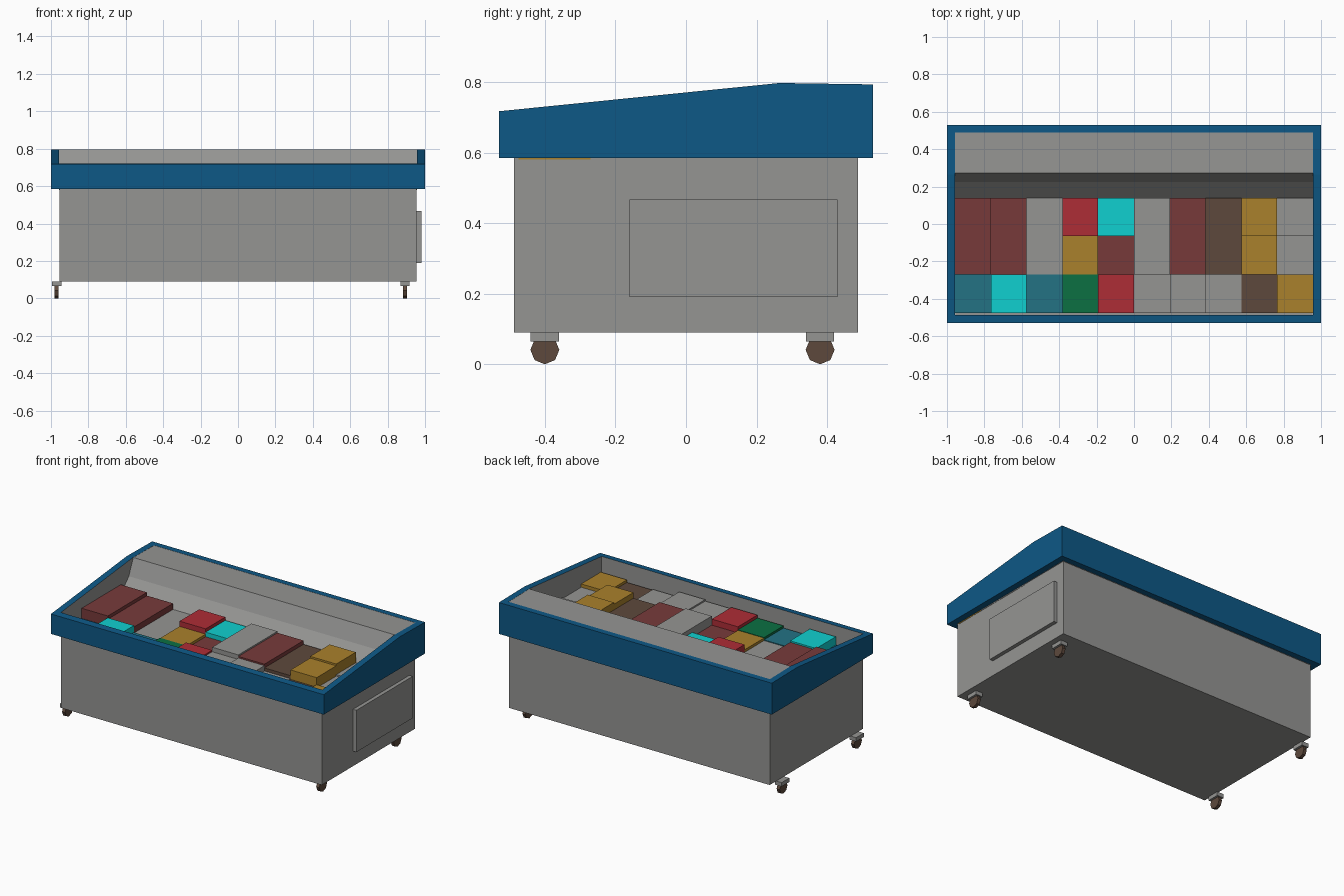
import bpy, bmesh, math

if "Cube" in bpy.data.objects:
    bpy.data.objects.remove(bpy.data.objects["Cube"])

def lin(c):
    return c / 12.92 if c <= 0.04045 else ((c + 0.055) / 1.055) ** 2.4

def material(name, hexcode):
    m = bpy.data.materials.new(name)
    rgb = [min(1, int(hexcode[i:i + 2], 16) / 255 * 1.04) for i in (0, 2, 4)]
    m.diffuse_color = (*[lin(c) for c in rgb], 1)
    m.use_nodes = True
    m.node_tree.nodes["Principled BSDF"].inputs["Base Color"].default_value = m.diffuse_color
    return m

MAT = {k: material(n, h) for k, n, h in [
    ("s", "silver grey", "8f8f8d"), ("b", "rim blue", "0d5581"),
    ("r", "red", "a72b34"), ("c", "cyan", "0fc8c8"), ("t", "teal", "226e7f"),
    ("g", "green", "0b6b40"), ("n", "brown", "5a463a"), ("y", "gold", "a37c2a"),
    ("m", "maroon", "733838")]}

def finish(bm, name, *mats):
    bmesh.ops.recalc_face_normals(bm, faces=bm.faces)
    me = bpy.data.meshes.new(name)
    bm.to_mesh(me)
    bm.free()
    for k in mats:
        me.materials.append(MAT[k])
    ob = bpy.data.objects.new(name, me)
    bpy.context.collection.objects.link(ob)
    return ob

def prism(name, profile, x0, x1, mat):
    """Extrude a (y, z) profile along x."""
    bm = bmesh.new()
    f = bm.faces.new([bm.verts.new((x0, y, z)) for y, z in profile])
    ext = bmesh.ops.extrude_face_region(bm, geom=[f])["geom"]
    bmesh.ops.translate(bm, vec=(x1 - x0, 0, 0),
                        verts=[v for v in ext if isinstance(v, bmesh.types.BMVert)])
    return finish(bm, name, mat)

def box(name, x0, x1, y0, y1, z0, z1, mat):
    return prism(name, [(y0, z0), (y1, z0), (y1, z1), (y0, z1)], x0, x1, mat)

# cabinet body and side service panel
box("cabinet_body", -0.955, 0.955, -0.487, 0.487, 0.09, 0.586, "s")
box("service_panel", 0.95, 0.98, -0.16, 0.43, 0.19, 0.467, "s")

# sloping rim: blue outside and top, grey inside
def top_z(y):
    return 0.717 + (y + 0.53) * 0.08 / 0.795 if y < 0.265 else 0.797 - (y - 0.265) * 0.015

def loop(bm, x, yf, yb, z=None):
    pts = [(-x, yf), (x, yf), (x, 0.265), (x, yb), (-x, yb), (-x, 0.265)]
    return [bm.verts.new((px, py, z or top_z(py))) for px, py in pts]

bm = bmesh.new()
rings = [loop(bm, 1.0, -0.53, 0.53, 0.585), loop(bm, 1.0, -0.53, 0.53),
         loop(bm, 0.958, -0.486, 0.49), loop(bm, 0.958, -0.486, 0.49, 0.585)]
for r in range(4):
    a, b = rings[r], rings[(r + 1) % 4]
    for i in range(6):
        j = (i + 1) % 6
        bm.faces.new((a[i], a[j], b[j], b[i])).material_index = 1 if r == 2 else 0
finish(bm, "display_rim", "b", "s")

# rear shelf with angled front duct
prism("rear_shelf", [(0.491, 0.584), (0.491, 0.7925), (0.272, 0.796), (0.225, 0.69),
                     (0.14, 0.60), (0.14, 0.584)], -0.959, 0.959, "s")

# goods: rows of (colour, top height), columns run left to right
XS = [-0.957 + 0.1914 * i for i in range(11)]
FRONT, MID, BACK, GAP = -0.475, -0.27, -0.065, 0.14
front_row = [("t", .60), ("c", .655), ("t", .61), ("g", .625), ("r", .645),
             ("s", .635), ("s", .645), ("s", .61), ("n", .605), ("y", .622)]
long_row = {0: ("m", .667), 1: ("m", .645), 2: ("s", .605), 5: ("s", .665),
            6: ("m", .655), 7: ("n", .63)}
middle_row = {3: ("y", .622), 4: ("m", .605), 8: ("y", .668), 9: ("s", .60)}
back_row = {3: ("r", .657), 4: ("c", .635), 8: ("y", .68), 9: ("s", .61)}
rows = [("front", dict(enumerate(front_row)), FRONT, MID), ("long", long_row, MID, GAP),
        ("middle", middle_row, MID, BACK), ("back", back_row, BACK, GAP)]
for label, row, y0, y1 in rows:
    for i, (col, h) in row.items():
        box(f"{label}_package_{i}", XS[i], XS[i + 1], y0, y1, 0.58, h, col)

# casters: mounting block plus eight-sided wheel
for side, cx in (("left", -0.97), ("right", 0.893)):
    for end, cy in (("front", -0.40), ("rear", 0.38)):
        box(f"{end}_{side}_caster_mount", cx - 0.025, cx + 0.025,
            cy - 0.04, cy + 0.04, 0.065, 0.091, "s")
        wheel = [(cy + 0.041 * math.sin(k * math.pi / 4),
                  0.041 - 0.041 * math.cos(k * math.pi / 4)) for k in range(8)]
        prism(f"{end}_{side}_wheel", wheel, cx - 0.011, cx + 0.011, "n")
